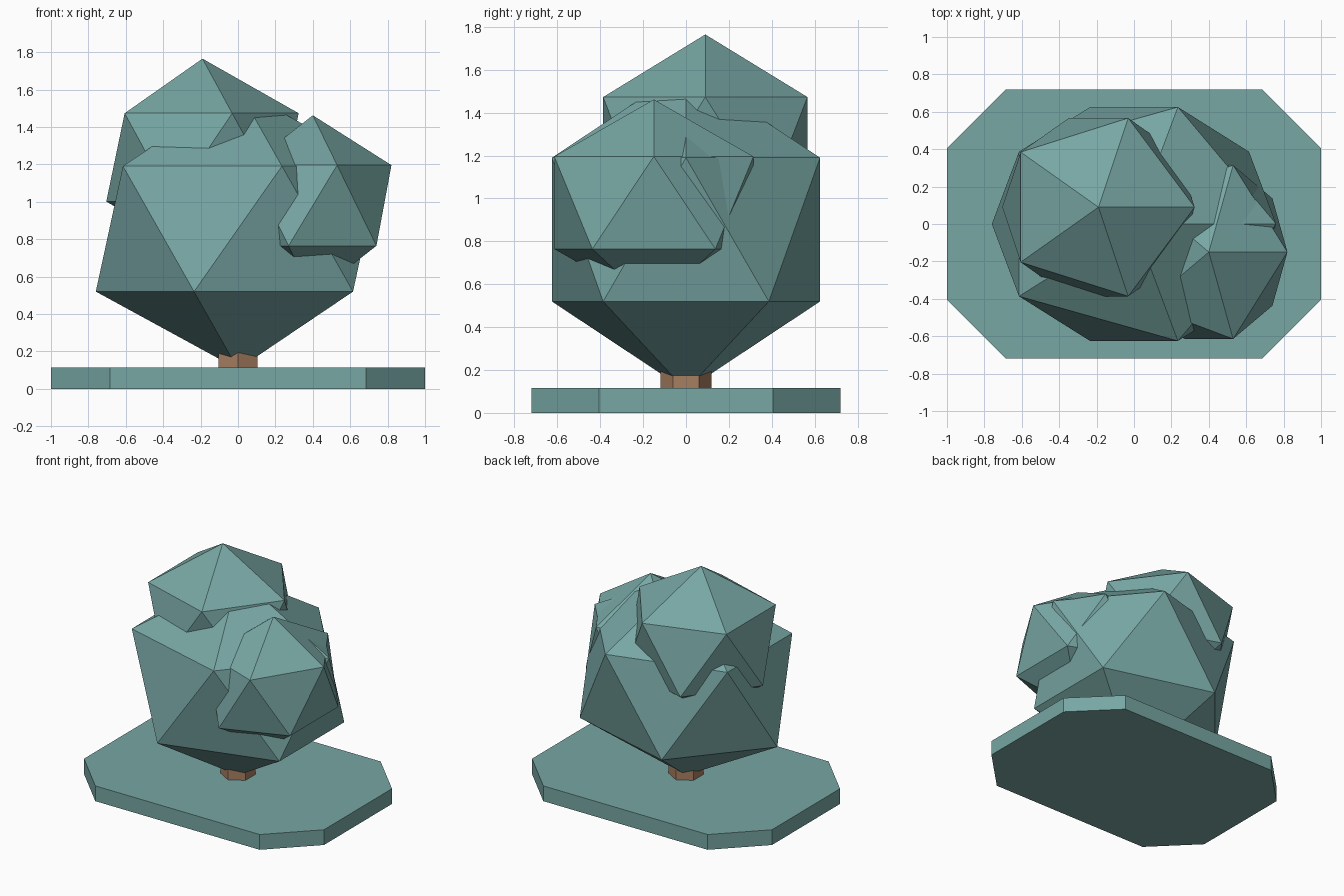
import bpy, bmesh
from mathutils import Matrix

if "Cube" in bpy.data.objects:
    bpy.data.objects.remove(bpy.data.objects["Cube"])


def material(name, rgb):
    m = bpy.data.materials.new(name)
    m.diffuse_color = (*rgb, 1)
    m.use_nodes = True
    m.node_tree.nodes["Principled BSDF"].inputs["Base Color"].default_value = m.diffuse_color
    return m


green = material("sage teal", (0.185, 0.385, 0.37))
brown = material("bark brown", (0.39, 0.21, 0.12))


def add_object(name, bm, mat):
    bmesh.ops.recalc_face_normals(bm, faces=bm.faces)
    mesh = bpy.data.meshes.new(name)
    bm.to_mesh(mesh)
    bm.free()
    mesh.materials.append(mat)
    obj = bpy.data.objects.new(name, mesh)
    bpy.context.collection.objects.link(obj)
    return obj


def foliage(name, centre, radii):
    bm = bmesh.new()
    bmesh.ops.create_icosphere(bm, subdivisions=1, radius=1)
    bmesh.ops.transform(bm, verts=bm.verts,
                        matrix=Matrix.Translation(centre) @ Matrix.Diagonal((*radii, 1)))
    add_object(name, bm, green)


# Ground plate: rectangle with cut corners
X, Y, CUT, H = 1.0, 0.72, 0.315, 0.115
outline = [(X, Y - CUT), (X - CUT, Y), (CUT - X, Y), (-X, Y - CUT),
           (-X, CUT - Y), (CUT - X, -Y), (X - CUT, -Y), (X, CUT - Y)]
bm = bmesh.new()
face = bm.faces.new([bm.verts.new((x, y, 0)) for x, y in outline])
top = bmesh.ops.extrude_face_region(bm, geom=[face])["geom"]
bmesh.ops.translate(bm, vec=(0, 0, H),
                    verts=[v for v in top if isinstance(v, bmesh.types.BMVert)])
add_object("ground_plate", bm, green)

# Trunk: six sides, corners on the y axis
bpy.ops.mesh.primitive_cylinder_add(vertices=6, radius=0.12, depth=0.3, location=(0, 0, 0.26))
trunk = bpy.context.object
trunk.name = "trunk"
trunk.data.materials.append(brown)

# Leaf clumps: stretched icosahedra
foliage("main_foliage", (0, 0, 0.855), (0.85, 0.735, 0.75))
foliage("top_foliage", (-0.19, 0.09, 1.237), (0.575, 0.56, 0.528))
foliage("side_foliage", (0.40, -0.15, 0.98), (0.47, 0.546, 0.482))
